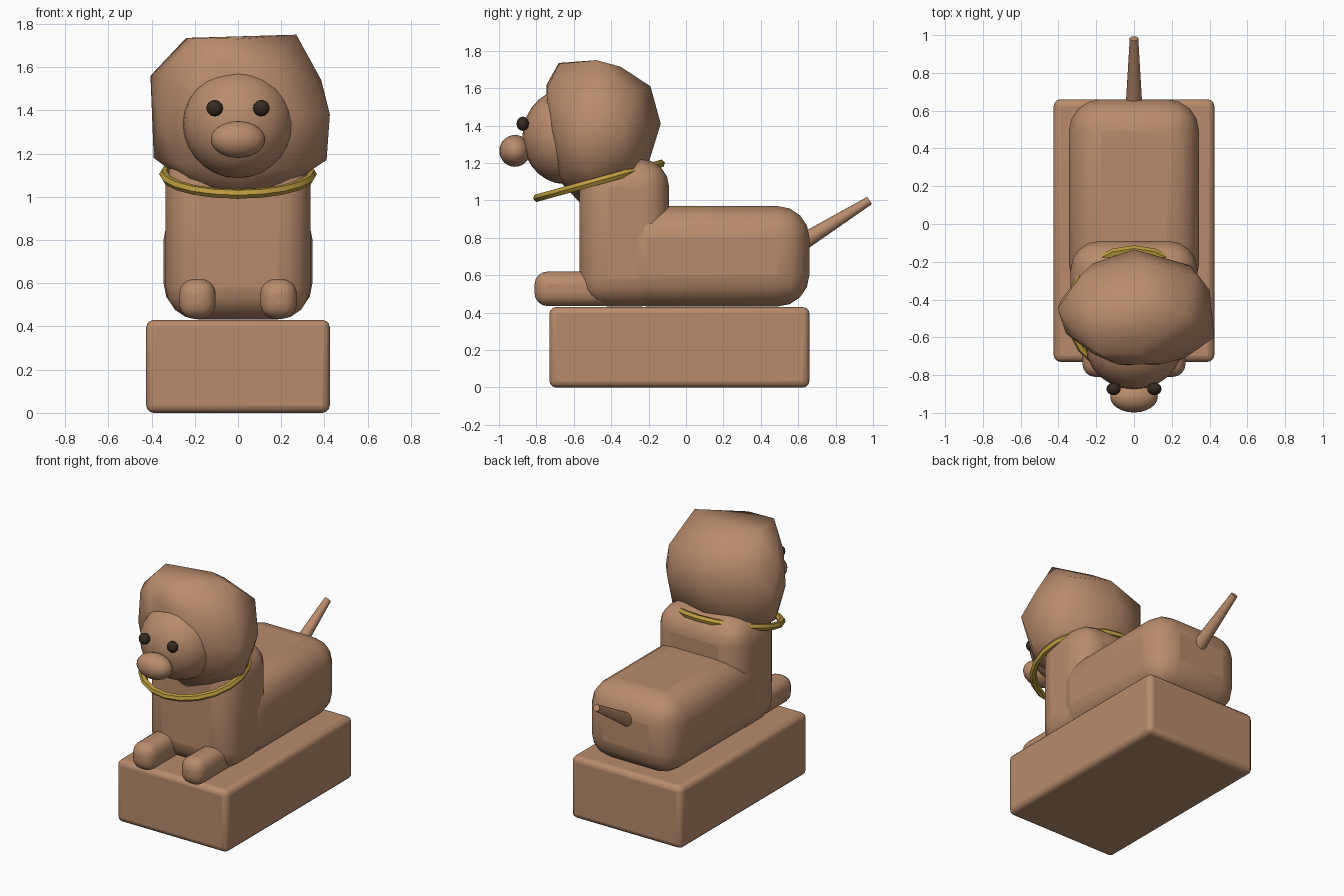
import bpy, bmesh, math
from mathutils import Vector

if "Cube" in bpy.data.objects:
    bpy.data.objects.remove(bpy.data.objects["Cube"])


def material(name, rgb):
    m = bpy.data.materials.new(name)
    m.diffuse_color = (*rgb, 1)
    m.use_nodes = True
    m.node_tree.nodes["Principled BSDF"].inputs["Base Color"].default_value = m.diffuse_color
    return m


BROWN = material("clay brown", (0.48, 0.26, 0.15))
GOLD = material("gold", (0.50, 0.33, 0.05))
DARK = material("dark brown", (0.035, 0.024, 0.014))


def finish(ob, name, mat, angle=40):
    ob.name = name
    ob.data.materials.append(mat)
    bpy.ops.object.select_all(action='DESELECT')
    ob.select_set(True)
    bpy.context.view_layer.objects.active = ob
    bpy.ops.object.transform_apply(location=False, rotation=False, scale=True)
    bpy.ops.object.shade_smooth_by_angle(angle=math.radians(angle))
    return ob


def rounded_box(name, lo, hi, bevel, segments=3):
    lo, hi = Vector(lo), Vector(hi)
    bpy.ops.mesh.primitive_cube_add(size=1, location=(lo + hi) / 2)
    ob = bpy.context.object
    ob.scale = hi - lo
    finish(ob, name, BROWN)
    mod = ob.modifiers.new("round", 'BEVEL')
    mod.width, mod.segments = bevel, segments
    bpy.ops.object.modifier_apply(modifier=mod.name)
    bpy.ops.object.shade_smooth_by_angle(angle=math.radians(40))
    return ob


def ellipsoid(name, loc, radii, mat, segments=24, rings=14):
    bpy.ops.mesh.primitive_uv_sphere_add(segments=segments, ring_count=rings, radius=1, location=loc)
    bpy.context.object.scale = radii
    return finish(bpy.context.object, name, mat)


# Plinth, reclining body, upright chest
rounded_box("plinth", (-0.425, -0.73, 0), (0.425, 0.66, 0.43), 0.035, 3)
rounded_box("body", (-0.345, -0.38, 0.433), (0.345, 0.66, 0.97), 0.17, 4)
rounded_box("chest", (-0.335, -0.57, 0.433), (0.335, -0.09, 1.22), 0.15, 4)

# Mane: irregular, lumpy hull around the head
mane_points = [
    (-.20, -.68, 1.735), (-.24, -.45, 1.735), (.27, -.48, 1.75), (.05, -.35, 1.715), (0, -.68, 1.73),
    (-.405, -.45, 1.56), (-.33, -.60, 1.58), (-.08, -.745, 1.62), (.15, -.74, 1.60),
    (.385, -.50, 1.54), (.32, -.27, 1.57), (.03, -.19, 1.61), (-.28, -.27, 1.58),
    (-.385, -.40, 1.36), (-.36, -.58, 1.35), (-.20, -.70, 1.38), (.08, -.75, 1.38), (.27, -.71, 1.38),
    (.425, -.60, 1.38), (.40, -.35, 1.38), (.30, -.22, 1.38), (0, -.135, 1.41), (-.22, -.21, 1.40),
    (-.39, -.42, 1.18), (-.28, -.62, 1.15), (0, -.70, 1.13), (.26, -.66, 1.14),
    (.41, -.52, 1.17), (.30, -.28, 1.17), (0, -.20, 1.20), (-.26, -.27, 1.17),
    (0, -.57, .99), (.13, -.48, .985), (-.15, -.48, 1.0), (0, -.38, 1.0),
]
bm = bmesh.new()
for p in mane_points:
    bm.verts.new(p)
hull = bmesh.ops.convex_hull(bm, input=bm.verts)
bmesh.ops.delete(bm, geom=[v for v in bm.verts if not v.link_faces], context='VERTS')
bmesh.ops.recalc_face_normals(bm, faces=bm.faces)
mesh = bpy.data.meshes.new("mane")
bm.to_mesh(mesh)
bm.free()
mane = bpy.data.objects.new("mane", mesh)
bpy.context.collection.objects.link(mane)
finish(mane, "mane", BROWN, 50)

# Face, muzzle, eyes and front paws
ellipsoid("face", (0, -0.645, 1.34), (0.256, 0.23, 0.253), BROWN)
ellipsoid("muzzle", (0, -0.915, 1.265), (0.126, 0.083, 0.085), BROWN)
for side, label in ((-1, "left"), (1, "right")):
    ellipsoid(label + "_eye", (side * 0.108, -0.873, 1.41), (0.038, 0.033, 0.038), DARK, 16, 10)
    x = side * 0.188
    rounded_box(label + "_front_paw", (x - 0.085, -0.81, 0.435), (x + 0.085, -0.36, 0.62), 0.07, 4)

# Collar: tilted ring, lower at the front
bpy.ops.mesh.primitive_torus_add(major_segments=20, minor_segments=6, major_radius=0.342,
                                 minor_radius=0.023, location=(0, -0.465, 1.105),
                                 rotation=(math.radians(15.5), 0, 0))
finish(bpy.context.object, "collar", GOLD)

# Tail: tapered rod rising from the rump
a, b = Vector((0, 0.62, 0.775)), Vector((0, 0.982, 1.0))
bpy.ops.mesh.primitive_cone_add(vertices=14, radius1=0.045, radius2=0.023, depth=(b - a).length,
                                location=(a + b) / 2)
tail = bpy.context.object
tail.rotation_euler = (b - a).to_track_quat('Z', 'Y').to_euler()
finish(tail, "tail", BROWN)
